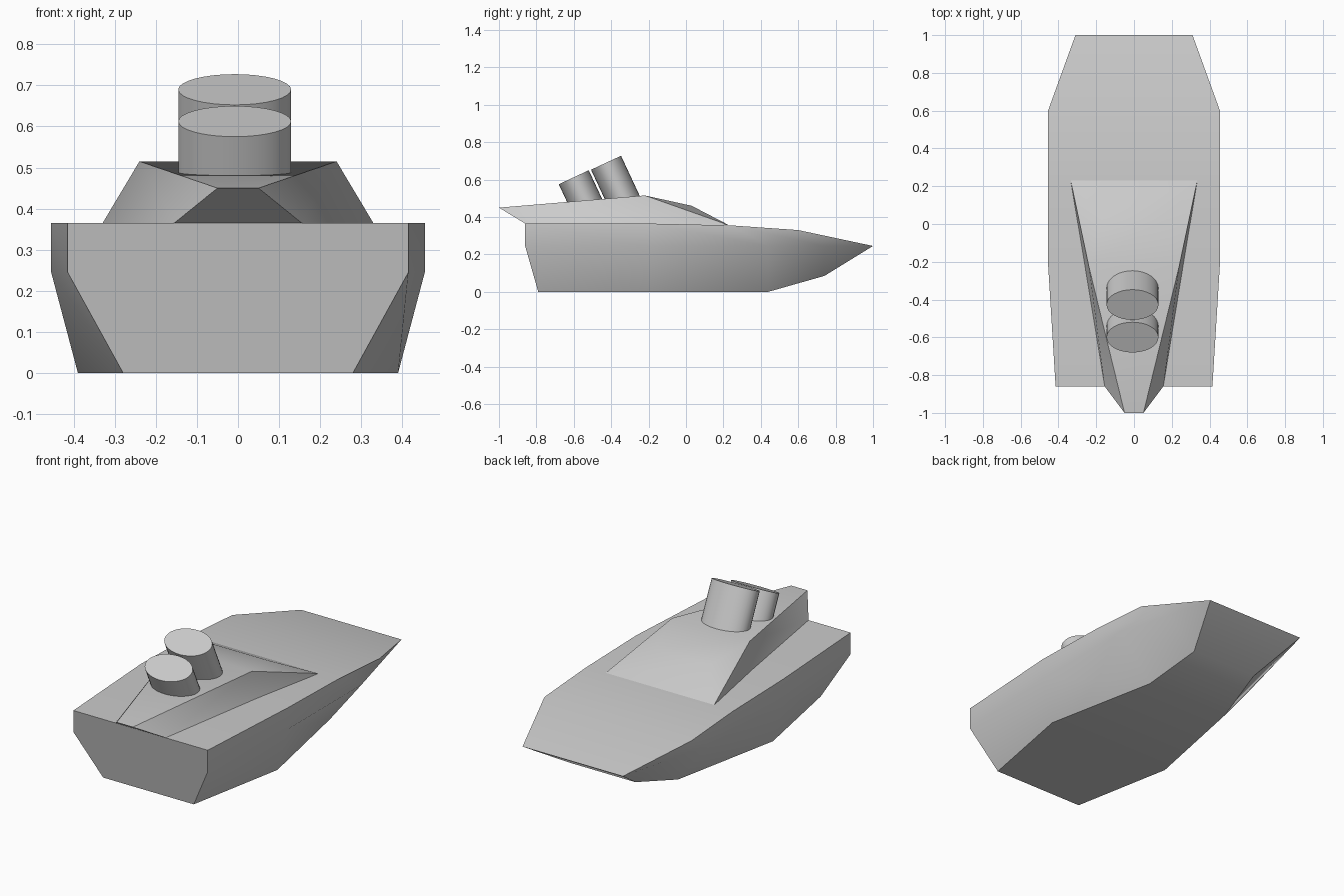
import bpy, bmesh, math
from mathutils import Matrix, Vector

cube = bpy.data.objects.get("Cube")
if cube:
    bpy.data.objects.remove(cube, do_unlink=True)

grey = bpy.data.materials.new("light_grey")
grey.use_nodes = True
GREY = (0.6, 0.6, 0.6, 1)
grey.diffuse_color = GREY
grey.node_tree.nodes["Principled BSDF"].inputs["Base Color"].default_value = GREY


def finish(name, bm):
    """Turn a bmesh into a smooth shaded object with sharp edges kept."""
    bmesh.ops.recalc_face_normals(bm, faces=bm.faces)
    mesh = bpy.data.meshes.new(name)
    bm.to_mesh(mesh)
    bm.free()
    mesh.materials.append(grey)
    ob = bpy.data.objects.new(name, mesh)
    bpy.context.collection.objects.link(ob)
    bpy.ops.object.select_all(action='DESELECT')
    ob.select_set(True)
    bpy.context.view_layer.objects.active = ob
    bpy.ops.object.shade_smooth_by_angle(angle=math.radians(30))
    return ob


def loft(name, stations):
    """Skin half sections, mirrored across x, merging points that coincide."""
    bm = bmesh.new()
    verts = {}

    def vert(p):
        if p not in verts:
            verts[p] = bm.verts.new(p)
        return verts[p]

    def face(corners):
        unique = list(dict.fromkeys(corners))
        if len(unique) > 2 and not bm.faces.get(unique):
            bm.faces.new(unique)

    rings = [[vert(p) for p in half] + [vert((-x, y, z)) for x, y, z in reversed(half)]
             for half in stations]
    for a, b in zip(rings, rings[1:]):
        for i in range(len(a)):
            j = (i + 1) % len(a)
            face([a[i], a[j], b[j], b[i]])
    for end in (rings[0], rings[-1]):
        face(end)
    return finish(name, bm)


# Hull: deck edge, chine and bottom edge at each station from stern to bow
bow = (0.31, 1.0, 0.245)
loft("hull", [
    [(0.415, -0.86, 0.365), (0.415, -0.86, 0.245), (0.28, -0.79, 0.0)],
    [(0.455, -0.21, 0.365), (0.455, -0.21, 0.245), (0.39, -0.21, 0.0)],
    [(0.455, 0.24, 0.355), (0.455, 0.44, 0.245), (0.26, 0.44, 0.0)],
    [(0.455, 0.6, 0.33), (0.377, 0.74, 0.245), (0.205, 0.74, 0.085)],
    [bow, bow, bow],
])

# Cabin: roof edge and foot, with an overhanging tip and a bulged windscreen
tip = (0.05, -1.0, 0.45)
foot_rear = (0.155, -0.86, 0.365)
peak = (0.24, -0.22, 0.515)
brow = (0.17, 0.03, 0.46)
foot_front = (0.335, 0.23, 0.356)
loft("cabin", [
    [tip, tip], [tip, foot_rear], [peak, foot_rear],
    [peak, foot_front], [brow, foot_front], [foot_front, foot_front],
])


# Funnels: raked oval cylinders sunk into the cabin roof
def funnel(name, top_y, top_z, length):
    bm = bmesh.new()
    place = (Matrix.Translation((-0.008, top_y, top_z))
             @ Matrix.Rotation(math.radians(25), 4, 'X')
             @ Matrix.Diagonal((0.1375, 0.0885, length, 1))
             @ Matrix.Translation((0, 0, -0.5)))
    bmesh.ops.create_cone(bm, cap_ends=True, segments=32, radius1=1, radius2=1,
                          depth=1, matrix=place)
    finish(name, bm)


funnel("short_funnel", -0.60, 0.6125, 0.2)
funnel("tall_funnel", -0.4275, 0.69, 0.27)
